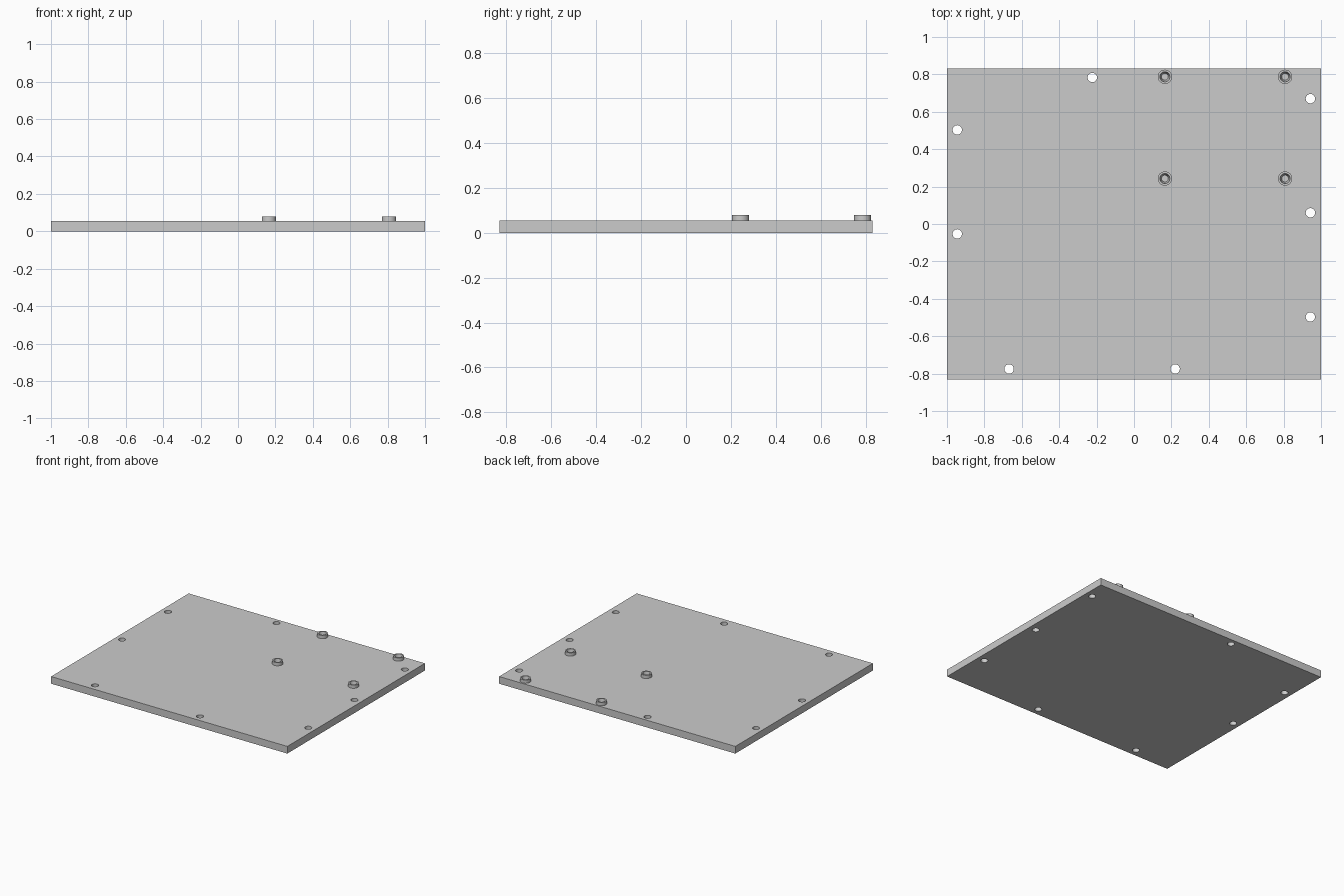
import bpy
import math
from mathutils import Matrix

cube = bpy.data.objects.get("Cube")
if cube:
    bpy.data.objects.remove(cube, do_unlink=True)

THICK = 0.055
TOP = 0.08

grey = bpy.data.materials.new("plain grey")
grey.use_nodes = True
COLOUR = (0.6, 0.6, 0.6, 1)
grey.diffuse_color = COLOUR
grey.node_tree.nodes["Principled BSDF"].inputs["Base Color"].default_value = COLOUR


def lathe(name, profile, x, y, sides=32):
    """Closed-off solid of revolution around a vertical axis at (x, y)."""
    verts = [(x + r * math.cos(2 * math.pi * i / sides),
              y + r * math.sin(2 * math.pi * i / sides), z)
             for r, z in profile for i in range(sides)]
    faces = [(k * sides + i, k * sides + (i + 1) % sides,
              (k + 1) * sides + (i + 1) % sides, (k + 1) * sides + i)
             for k in range(len(profile) - 1) for i in range(sides)]
    last = (len(profile) - 1) * sides
    faces += [tuple(reversed(range(sides))), tuple(range(last, last + sides))]
    mesh = bpy.data.meshes.new(name)
    mesh.from_pydata(verts, [], faces)
    mesh.materials.append(grey)
    obj = bpy.data.objects.new(name, mesh)
    bpy.context.collection.objects.link(obj)
    return obj


def smooth(obj):
    bpy.ops.object.select_all(action="DESELECT")
    obj.select_set(True)
    bpy.context.view_layer.objects.active = obj
    bpy.ops.object.shade_smooth_by_angle(angle=math.radians(30))


def cut(target, cutter):
    mod = target.modifiers.new(cutter.name, "BOOLEAN")
    mod.operation = "DIFFERENCE"
    mod.solver = "EXACT"
    mod.object = cutter
    bpy.context.view_layer.objects.active = target
    bpy.ops.object.modifier_apply(modifier=mod.name)
    bpy.data.objects.remove(cutter, do_unlink=True)


# Flat base plate
bpy.ops.mesh.primitive_cube_add(size=1, location=(0, 0, THICK / 2))
plate = bpy.context.object
plate.name = "base_plate"
plate.data.transform(Matrix.Diagonal((2, 1.664, THICK, 1)))
plate.data.materials.append(grey)

# Through holes along the edges
holes = [(-0.945, 0.503), (-0.945, -0.053), (-0.223, 0.783), (0.943, 0.67),
         (0.943, 0.06), (0.943, -0.497), (-0.668, -0.775), (0.22, -0.775)]
for x, y in holes:
    cut(plate, lathe("hole_cutter", [(0.025, -0.05), (0.025, 0.15)], x, y))

# Raised bosses with tapered blind sockets
for x in (0.165, 0.808):
    for y in (0.243, 0.787):
        socket = [(0.018, 0.03), (0.027, TOP)]
        cut(plate, lathe("socket_cutter", socket + [(0.027, 0.12)], x, y))
        ring = [(0.027, THICK), (0.038, THICK), (0.038, TOP), (0.027, TOP)]
        boss = lathe("boss", ring, x, y)
        # Open the capped ends so that the socket passes through the boss
        cut(boss, lathe("socket_cutter", socket + [(0.027, 0.12)], x, y))
        smooth(boss)
smooth(plate)
